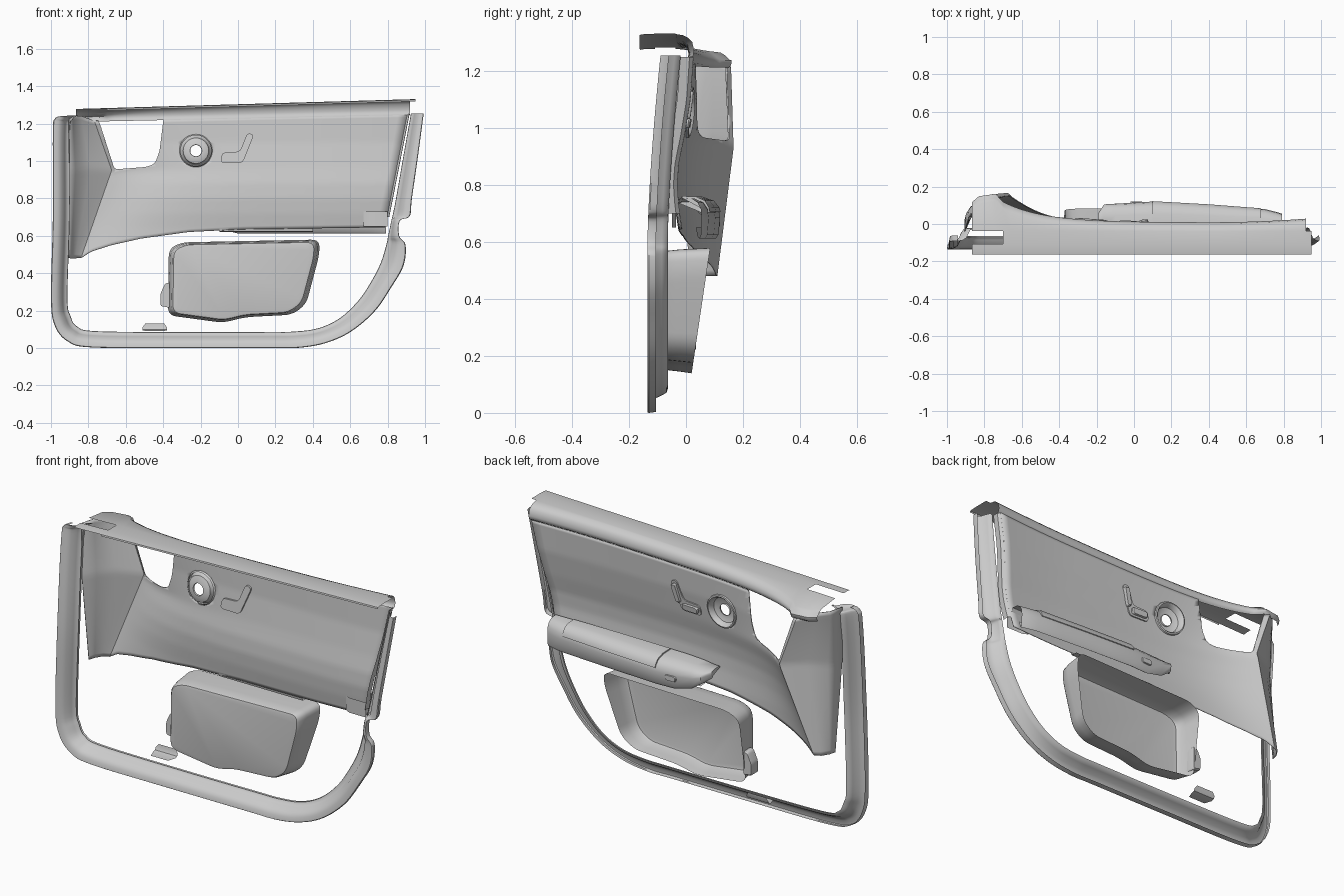
import bpy, bmesh, math
from mathutils import Vector

if "Cube" in bpy.data.objects:
    bpy.data.objects.remove(bpy.data.objects["Cube"])


def lerp(table, t):
    """Piecewise linear lookup in [(key, value), ...]."""
    if t <= table[0][0]:
        return table[0][1]
    for (a, va), (b, vb) in zip(table, table[1:]):
        if t <= b:
            return va + (vb - va) * (t - a) / (b - a)
    return table[-1][1]


def spline(pts, n=6):
    """Catmull-Rom through tuples of any length."""
    out = []
    for i in range(len(pts) - 1):
        p = [Vector(pts[max(0, min(len(pts) - 1, i + k))]) for k in (-1, 0, 1, 2)]
        for j in range(n):
            t = j / n
            out.append(0.5 * (2 * p[1] + (p[2] - p[0]) * t + (2 * p[0] - 5 * p[1] + 4 * p[2] - p[3]) * t * t
                              + (3 * p[1] - p[0] - 3 * p[2] + p[3]) * t ** 3))
    return out + [Vector(pts[-1])]


def rounded(pts, r, n=5):
    """Round the corners of a closed 2D polygon."""
    out = []
    for i, c in enumerate(pts):
        c, a, b = Vector(c), Vector(pts[i - 1]), Vector(pts[(i + 1) % len(pts)])
        s = c + (a - c).normalized() * min(r, (a - c).length * .45)
        e = c + (b - c).normalized() * min(r, (b - c).length * .45)
        for k in range(n + 1):
            t = k / n
            out.append(s * (1 - t) ** 2 + c * 2 * t * (1 - t) + e * t * t)
    return out


def loft(name, rows, cyclic=False, caps=(False, False), skip=None, thick=0, angle=35):
    """Skin a list of equal-length point rows into a mesh."""
    bm = bmesh.new()
    vs = [[bm.verts.new(p) for p in r] for r in rows]
    m = len(rows[0])
    for i in range(len(rows) - 1):
        for j in range(m if cyclic else m - 1):
            if not (skip and skip(i, j)):
                k = (j + 1) % m
                bm.faces.new((vs[i][j], vs[i][k], vs[i + 1][k], vs[i + 1][j]))
    for use, r in zip(caps, (vs[0], vs[-1])):
        if use:
            bm.faces.new(r)
    bmesh.ops.delete(bm, geom=[v for v in bm.verts if not v.link_faces], context='VERTS')
    bmesh.ops.recalc_face_normals(bm, faces=bm.faces)
    me = bpy.data.meshes.new(name)
    bm.to_mesh(me)
    bm.free()
    ob = bpy.data.objects.new(name, me)
    bpy.context.collection.objects.link(ob)
    if thick:
        s = ob.modifiers.new("thickness", 'SOLIDIFY')
        s.thickness, s.offset = thick, 0
    bpy.ops.object.select_all(action='DESELECT')
    ob.select_set(True)
    bpy.context.view_layer.objects.active = ob
    bpy.ops.object.shade_smooth_by_angle(angle=math.radians(angle))
    return ob


def prism(name, pts, y0, y1, edge=0.0, base=lambda x, z: 0):
    """Extrude an x-z outline along y, on top of an optional base surface, with a chamfered y1 side."""
    c = sum((Vector(p) for p in pts), Vector((0, 0))) / len(pts)
    levels = [(y0, 0), (y1 - edge, 0)] + ([(y1, .1)] if edge else [])
    rows = [[(p[0] + (c[0] - p[0]) * d, y + base(*p), p[1] + (c[1] - p[1]) * d) for p in pts] for y, d in levels]
    return loft(name, rows, True, (True, True))


def cut(ob, cutters):
    for c in cutters:
        b = ob.modifiers.new("cut", 'BOOLEAN')
        b.operation, b.object, b.solver = 'DIFFERENCE', c, 'EXACT'
    bpy.context.view_layer.update()
    me = bpy.data.meshes.new_from_object(ob.evaluated_get(bpy.context.evaluated_depsgraph_get()))
    ob.modifiers.clear()
    ob.data = me
    for c in cutters:
        bpy.data.objects.remove(c)


# Shape of the main trim surface
LEFT = [(.48, -.84), (.95, -.675), (1.22, -.77)]
RIGHT = [(.64, .785), (1.25, .905)]
BASE = [(.5, -.01), (.64, -.025), (.72, -.038), (.8, -.045), (.88, -.04), (.97, -.022), (1.1, -.002), (1.25, .006)]
RIDGE = [(.48, .108), (.93, .165), (1.25, .155)]
BOTTOM = [(-.84, .48), (-.8, .515), (-.7, .55), (-.55, .585), (-.3, .62), (0, .635), (.78, .645)]


def surf_y(x, z):
    d = max(0, x - lerp(LEFT, z))
    b = lerp(BASE, z)
    return b + (lerp(RIDGE, z) - b) * math.exp(-d / .22) + .018 * max(0, (x - .4) / .5) ** 2


def top_z(x):
    return 1.215 + .035 * (x + .75) / 1.65


# Upper door panel, with the side wall folding back past the ridge
cols, NZ = [], 36
for fx, y_low, y_high in ((1, .02, -.04), (.85, .055, .035), (.5, .092, .095)):
    col = []
    for k in range(NZ + 1):
        t = k / NZ
        z = .48 + .76 * t
        x = lerp(LEFT, z)
        col.append((x + (-.905 - x) * fx, y_low + (y_high - y_low) * min(1, t * 1.6), z))
    cols.append(col)
for i in range(49):
    u = (i / 48) ** 1.4
    xa = -.84 + 1.625 * u
    zb, zt = lerp(BOTTOM, xa), top_z(-.77 + 1.68 * u)
    col = []
    for k in range(NZ + 1):
        z = zb + (zt - zb) * k / NZ
        x = lerp(LEFT, z) + u * (lerp(RIGHT, z) - lerp(LEFT, z))
        col.append((x, surf_y(x, z), z))
    cols.append(col)
panel = loft("upper_panel", cols, thick=.004)
SX, SZ = -.225, 1.055
disc = [(SX + .084 * math.cos(a * math.pi / 20), SZ + .084 * math.sin(a * math.pi / 20)) for a in range(40)]
opening = [(-.76, 1.25), (-.735, 1.19), (-.66, .955), (-.49, .968), (-.445, .985), (-.42, 1.05), (-.395, 1.25)]
cut(panel, [prism("cut_speaker", disc, -.3, .3), prism("cut_opening", rounded(opening, .02), -.3, .3)])

# Flange along the rear edge of the panel
zs = [.7 + .55 * k / 16 for k in range(17)]
loft("rear_flange", [[(lerp(RIGHT, z) + dx, surf_y(lerp(RIGHT, z), z) - dy, z) for z in zs]
                     for dx, dy in ((0, 0), (.012, .012), (.01, .045))])

# Belt-line cap, thin at the window edge, with a slot at the front end
xs = [-.865, -.855, -.83, -.79, -.74, -.7] + [-.66 + 1.58 * k / 40 for k in range(41)] + [.95]
rows = []
for x in xs:
    zb = top_z(x)
    zt = 1.28 + .05 * (x + .8) / 1.72
    y = surf_y(x, zb) if x > -.74 else lerp([(-.865, .115), (-.83, .145), (-.74, .158)], x)
    drop = .018 * max(0, y) / .15
    rows.append([(x, y - .01, zb - .004), (x, y, zb + .004), (x, y + .003, zb + .022), (x, y - .004, zt - .024 - drop),
                 (x, y - .018, zt - .01 - drop), (x, y - .036, zt - .002 - drop * .8), (x, -.037, zt),
                 (x, -.108, zt), (x, -.145, zt - .001), (x, -.162, zt - .004), (x, -.164, zt - .012)])
loft("belt_cap", rows, angle=50,
     skip=lambda i, j: (xs[i] < -.71 and (j == 6 or j > 8)) or (xs[i] > .91 and j < 6))

# Perimeter seal: paired outer and inner edge points (x, z, x, z)
pairs = [(-.945, 1.24, -.855, 1.245), (-.98, 1.225, -.885, 1.22), (-.99, 1.15, -.9, 1.15), (-.99, .7, -.9, .7),
         (-1, .27, -.912, .27), (-.98, .12, -.895, .17), (-.91, .035, -.86, .115), (-.78, .003, -.76, .09),
         (-.3, 0, -.3, .085), (.15, 0, .15, .086), (.31, 0, .3, .088), (.46, .024, .43, .106), (.6, .085, .545, .16),
         (.73, .195, .645, .255), (.82, .325, .715, .36), (.885, .44, .765, .46), (.896, .55, .795, .56),
         (.862, .6, .803, .6), (.865, .68, .82, .68), (.918, .705, .827, .71), (.93, .8, .845, .8),
         (.963, 1.03, .885, 1.03), (.993, 1.255, .925, 1.255)]
section = [(.06, -.105), (0, -.13), (.04, -.135), (.3, -.132), (.55, -.118), (.72, -.085), (.84, -.068), (1, -.064), (.98, -.075)]
rows = []
for ox, oz, ix, iz in spline(pairs):
    row = []
    for s, y in section:
        z = max(0, oz + (iz - oz) * s)
        row.append((ox + (ix - ox) * s, y + .045 * max(0, (z - .6) / .65) ** 1.5, z))
    rows.append(row)
loft("perimeter_seal", rows, angle=45)

# Armrest shell, raised pad and button, all starting at the panel surface
OUT = [(-.19, .06), (-.16, .105), (.1, .12), (.4, .103), (.72, .078), (.79, .055)]


def arm_row(x, prof, lift=0.0):
    yo = lerp(OUT, x)
    yi = surf_y(x, .74) + .003
    tip = lerp([(-.19, .3), (-.1, .8), (0, 1)], x)
    return [(x, yi + f * (yo - yi) + lift, .735 + (z - .735) * tip + lift) for f, z in prof]


arm = [(0, .735), (.1, .755), (.55, .752), (.82, .738), (.96, .715), (1, .685), (.96, .625), (.9, .612), (.82, .62), (.75, .65)]
ax = [-.19, -.16, -.1, 0, .1, .25, .4, .55, .7, .76, .79]
loft("armrest", [arm_row(x, arm) for x in ax], caps=(True, False), angle=40)
pad = [(.1, .75), (.12, .756), (.55, .754), (.82, .74), (.95, .716), (.98, .7), (.95, .698)]
loft("armrest_pad", [arm_row(x, pad, .005) for x in (.1, .25, .4, .55, .68)], caps=(True, True), angle=40)
prism("armrest_button", rounded([(-.02, .655), (.045, .655), (.045, .685), (-.02, .685)], .015), .1, .12, .004)
loft("armrest_bracket", [[(x, y, z) for x, y, z in ((.67, -.035, z), (.7, -.05, z), (.8, -.05, z))]
                         for z in (.65, .69, .73)])
loft("armrest_lower_strip", [[(x, y, z) for x in (-.1, .1, .4)]
                             for y, z in ((-.022, .64), (-.018, .622), (.02, .62))])

# Speaker dish in the panel
rings = [(.082, -.01), (.091, .002), (.089, .01), (.082, .012), (.074, .004), (.068, -.018), (.05, -.026), (.032, -.028), (.03, -.02)]
rows = []
for r, dy in rings:
    ring = [(SX + r * math.cos(k * math.pi / 20), SZ + r * math.sin(k * math.pi / 20)) for k in range(40)]
    rows.append([(x, surf_y(x, z) + dy, z) for x, z in ring])
loft("speaker_dish", rows, True)

# Seat-shaped switch plate and its two buttons, following the panel
plate = [(-.095, .99), (.025, .99), (.085, 1.14), (.05, 1.15), (.01, 1.05), (-.085, 1.045)]
prism("switch_plate", rounded(plate, .022), -.012, .009, base=surf_y)
prism("cushion_switch", rounded([(-.08, 1.0), (.015, 1.0), (.02, 1.033), (-.08, 1.033)], .014), .004, .022, .006, surf_y)
prism("backrest_switch", rounded([(.025, 1.035), (.05, 1.03), (.078, 1.125), (.052, 1.135)], .012), .004, .022, .006, surf_y)

# Door pocket: deep drafted tray open toward the cabin
tray = rounded([(-.375, .175), (-.37, .53), (-.3, .565), (.435, .58), (.435, .5), (.365, .235), (.29, .178),
                (.04, .165), (-.08, .135)], .045)
rows = []
for y, s in ((None, 1), (-.02, .975), (-.068, .95), (-.078, .93), (-.081, .88)):
    row = []
    for p in tray:
        x, z = .01 + (p[0] - .01) * s, .37 + (p[1] - .37) * s
        row.append((x, .02 + (z - .14) * .148 if y is None else y, z))
    rows.append(row)
loft("door_pocket", rows, True, (False, True))
prism("pocket_clip", rounded([(-.415, .225), (-.365, .215), (-.365, .35), (-.39, .345), (-.415, .29)], .012), -.02, .035, .008)

# Small bent tab near the lower edge
bend = [(-.035, .092), (.005, .093), (.022, .098), (.028, .11), (.031, .13)]
loft("lower_tab", [[(-.445 + f * (.066 - (.015 if i in (0, 4) else 0)), y, z) for i, (y, z) in enumerate(bend)]
                   for f in (-1, -.5, 0, .5, 1)])
